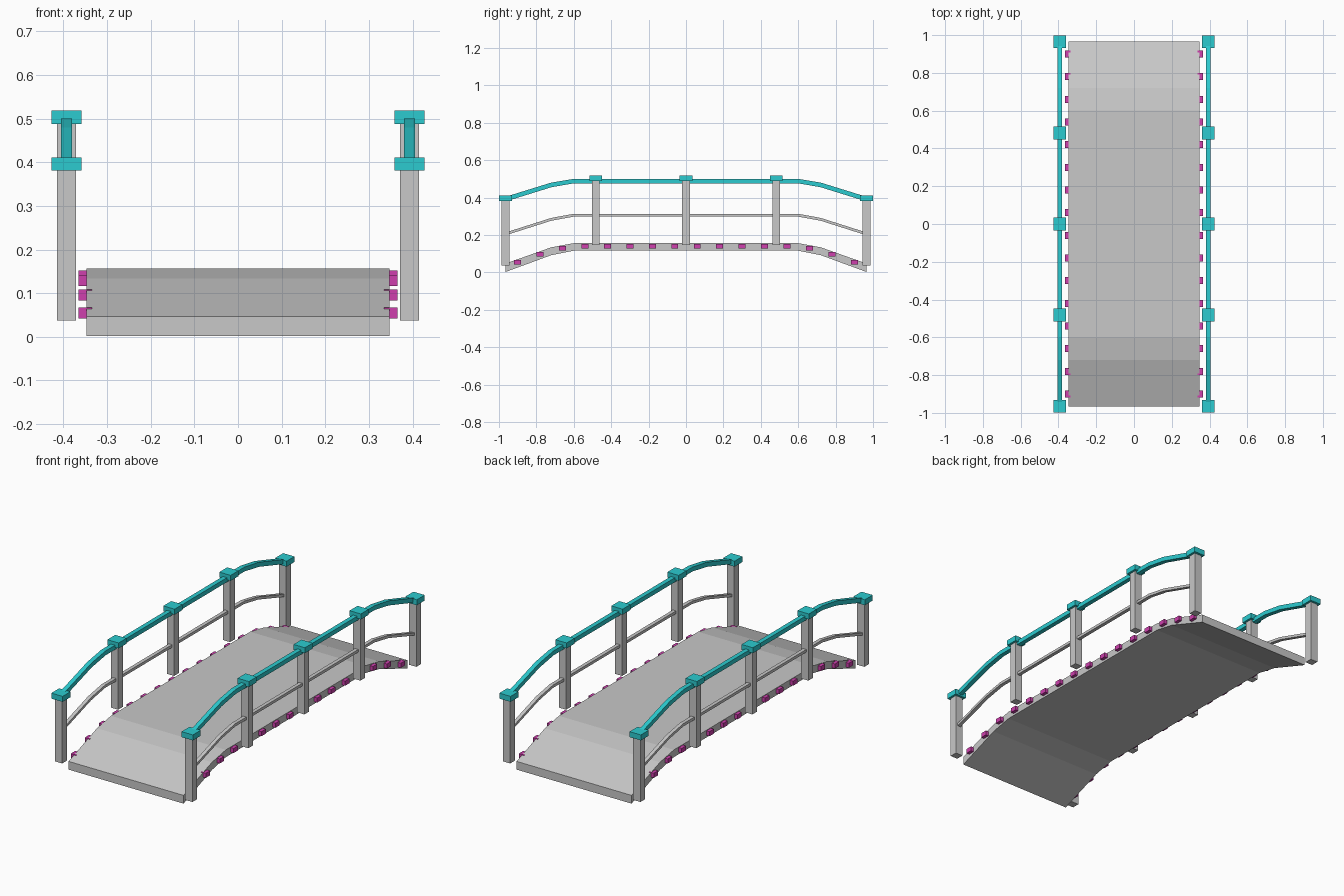
import bpy
import bmesh

cube = bpy.data.objects.get("Cube")
if cube:
    bpy.data.objects.remove(cube, do_unlink=True)


def make_material(name, rgb):
    mat = bpy.data.materials.new(name)
    mat.use_nodes = True
    mat.diffuse_color = (*rgb, 1)
    mat.node_tree.nodes["Principled BSDF"].inputs["Base Color"].default_value = (*rgb, 1)
    return mat


GREY = make_material("stone_grey", (0.58, 0.58, 0.58))
TEAL = make_material("teal", (0.025, 0.6, 0.63))
MAGENTA = make_material("magenta", (0.62, 0.05, 0.42))

END, KNEE, FLAT = 0.965, 0.72, 0.6   # y of the bends along the span
RAIL_X = 0.393


def finish(bm, name, mat):
    bmesh.ops.recalc_face_normals(bm, faces=bm.faces)
    mesh = bpy.data.meshes.new(name)
    bm.to_mesh(mesh)
    bm.free()
    mesh.materials.append(mat)
    obj = bpy.data.objects.new(name, mesh)
    bpy.context.collection.objects.link(obj)
    return obj


def box(name, mat, x, y, z0, z1, wx, wy):
    bm = bmesh.new()
    bmesh.ops.create_cube(bm, size=1)
    bmesh.ops.scale(bm, vec=(wx, wy, z1 - z0), verts=bm.verts)
    bmesh.ops.translate(bm, vec=(x, y, (z0 + z1) / 2), verts=bm.verts)
    return finish(bm, name, mat)


def arched_bar(name, mat, x, width, bottoms, tops):
    """Bar along y; bottoms and tops give z at the end, knee and flat part."""
    ys = (-END, -KNEE, -FLAT, FLAT, KNEE, END)
    bm = bmesh.new()
    rings = []
    for y, b, t in zip(ys, bottoms + bottoms[::-1], tops + tops[::-1]):
        corners = ((-1, b), (1, b), (1, t), (-1, t))
        rings.append([bm.verts.new((x + s * width / 2, y, z)) for s, z in corners])
    for a, b in zip(rings, rings[1:]):
        for i in range(4):
            j = (i + 1) % 4
            bm.faces.new((a[i], a[j], b[j], b[i]))
    bm.faces.new(rings[0])
    bm.faces.new(rings[-1])
    return finish(bm, name, mat)


def deck_centre(y):
    """Height of the deck's middle layer at y."""
    y = abs(y)
    if y <= FLAT:
        return 0.14
    if y <= KNEE:
        return 0.14 - 0.023 * (y - FLAT) / (KNEE - FLAT)
    return 0.117 - 0.085 * (y - KNEE) / (END - KNEE)


# Walkway
arched_bar("deck", GREY, 0, 0.694, (0.002, 0.092, 0.116), (0.047, 0.134, 0.156))

for side, s in (("left", 1), ("right", -1)):
    x = s * RAIL_X
    # Rails
    arched_bar(side + "_handrail", TEAL, x, 0.025, (0.379, 0.455, 0.476), (0.404, 0.48, 0.5))
    arched_bar(side + "_middle_rail", GREY, x, 0.02, (0.198, 0.276, 0.298), (0.213, 0.291, 0.313))
    # Posts with square caps
    for i in range(5):
        y = (i - 2) * END / 2
        at_end = i in (0, 4)
        base, top = (0.037, 0.39) if at_end else (0.146, 0.495)
        cap = 0.381 if at_end else 0.488
        box(f"{side}_post_{i + 1}", GREY, x, y, base, top, 0.044, 0.042)
        box(f"{side}_post_cap_{i + 1}", TEAL, x, y, cap, cap + 0.03, 0.068, 0.068)
    # Beam ends along the edge of the deck
    for i in range(16):
        y = -0.9 + 0.12 * i
        z = deck_centre(y)
        box(f"{side}_beam_end_{i + 1}", MAGENTA, s * 0.35, y, z - 0.0125, z + 0.0125, 0.03, 0.037)
